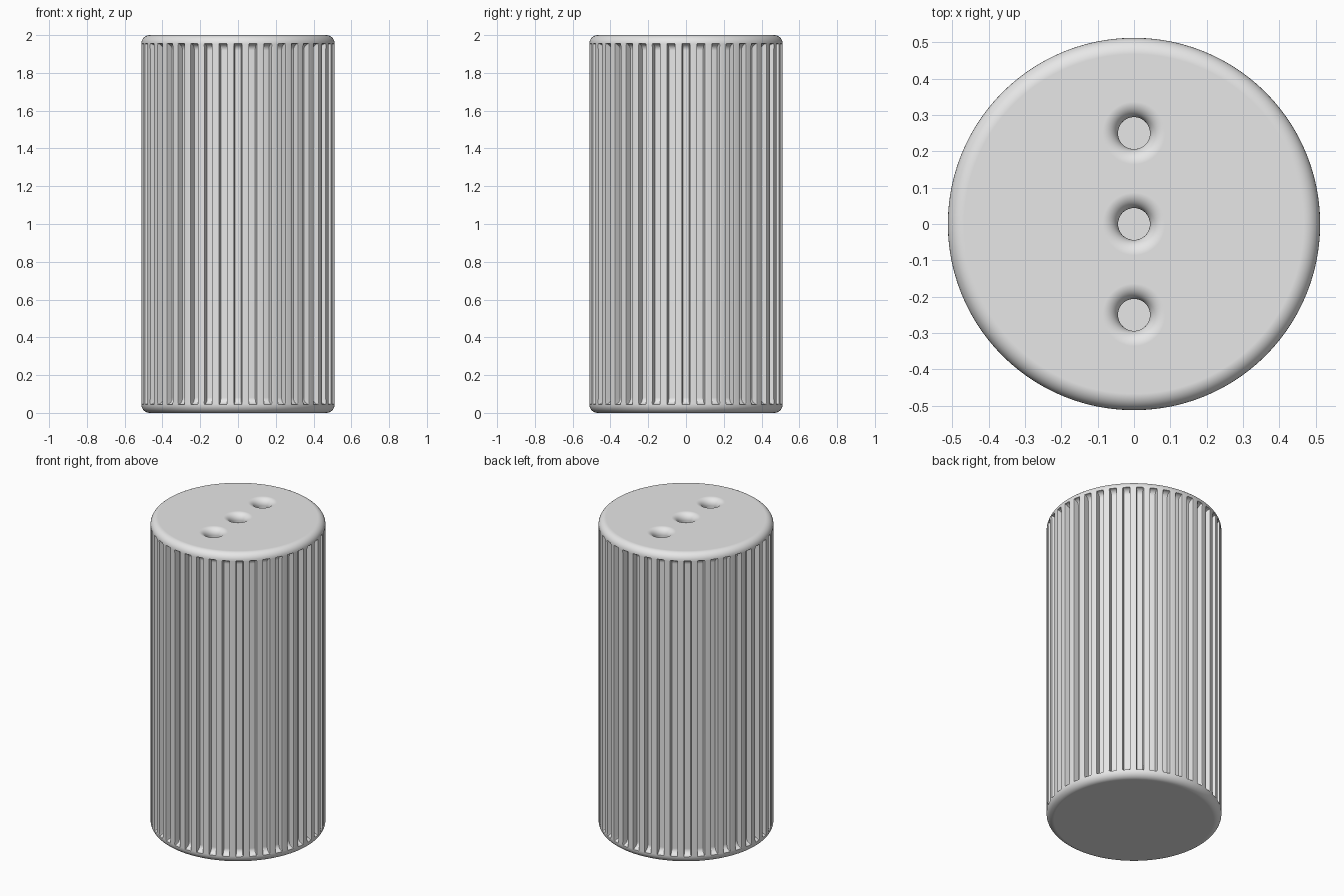
import bpy, bmesh
from math import sin, cos, pi, sqrt, radians

cube = bpy.data.objects.get("Cube")
if cube:
    bpy.data.objects.remove(cube, do_unlink=True)

RADIUS, HEIGHT = 0.512, 2.0
ROUND = 0.045          # edge rounding of both ends
DEPTH = 0.036          # flute depth
FLUTES = 40
HOLE, LIP = 0.044, 0.042

grey = bpy.data.materials.new("light grey")
grey.use_nodes = True
grey.diffuse_color = (0.8, 0.8, 0.8, 1)
grey.node_tree.nodes["Principled BSDF"].inputs["Base Color"].default_value = (0.8, 0.8, 0.8, 1)


def lathe(name, rows, angles, radius_at):
    """Skin stacked closed rings into a capped solid."""
    bm = bmesh.new()
    rings = []
    for row in rows:
        ring = []
        for a, f in angles:
            r, z = radius_at(row, f)
            ring.append(bm.verts.new((r * cos(a), r * sin(a), z)))
        rings.append(ring)
    n = len(angles)
    for low, high in zip(rings, rings[1:]):
        for i in range(n):
            j = (i + 1) % n
            bm.faces.new((low[i], low[j], high[j], high[i]))
    bm.faces.new(rings[0][::-1])
    bm.faces.new(rings[-1])
    mesh = bpy.data.meshes.new(name)
    bm.to_mesh(mesh)
    bm.free()
    mesh.materials.append(grey)
    obj = bpy.data.objects.new(name, mesh)
    bpy.context.collection.objects.link(obj)
    return obj


# Fluted body: rows are (outer radius, height, flute depth)
lower = []
for k in range(9):
    t = k / 8 * pi / 2
    lower.append((RADIUS - ROUND + ROUND * sin(t), ROUND - ROUND * cos(t), 0))
for k in range(1, 8):
    t = (k / 7) ** 2 * DEPTH
    lower.append((RADIUS, ROUND + t, sqrt(DEPTH ** 2 - (DEPTH - t) ** 2)))
upper = [(r, HEIGHT - z, d) for r, z, d in reversed(lower)]

# Cross-section of one flute: position within the pitch, share of the depth
half = [(0.12, 1), (0.225, 1), (0.245, 0.9), (0.255, 0.15), (0.275, 0.04), (0.31, 0), (0.41, 0)]
section = [(-p, f) for p, f in reversed(half)] + [(0, 1)] + half + [(0.5, 0)]
pitch = 2 * pi / FLUTES
angles = [((i + p) * pitch, f) for i in range(FLUTES) for p, f in section]
body = lathe("fluted_body", lower + upper, angles,
             lambda row, f: (row[0] - row[2] * f, row[1]))

# Three round holes with softly flared lips
profile = [(HOLE, HEIGHT - 0.1)]
for k in range(11):
    t = k / 10 * pi / 2
    profile.append((HOLE + LIP * (1 - cos(t)), HEIGHT - LIP + LIP * sin(t)))
profile.append((HOLE + LIP, HEIGHT + 0.05))
circle = [(2 * pi * i / 48, 0) for i in range(48)]
bpy.context.view_layer.objects.active = body
for y in (-0.25, 0, 0.25):
    cutter = lathe("hole_cutter", profile, circle, lambda row, f: row)
    cutter.location.y = y
    cutter.hide_render = True
    bpy.context.view_layer.update()
    cut = body.modifiers.new("hole", "BOOLEAN")
    cut.operation, cut.solver, cut.object = "DIFFERENCE", "EXACT", cutter
    bpy.ops.object.modifier_apply(modifier=cut.name)
    bpy.data.objects.remove(cutter, do_unlink=True)

# Smooth shading with crisp flute edges and a flat lid
bpy.ops.object.select_all(action="DESELECT")
body.select_set(True)
bpy.ops.object.shade_smooth_by_angle(angle=radians(35))
normals = body.modifiers.new("normals", "WEIGHTED_NORMAL")
normals.keep_sharp = True
